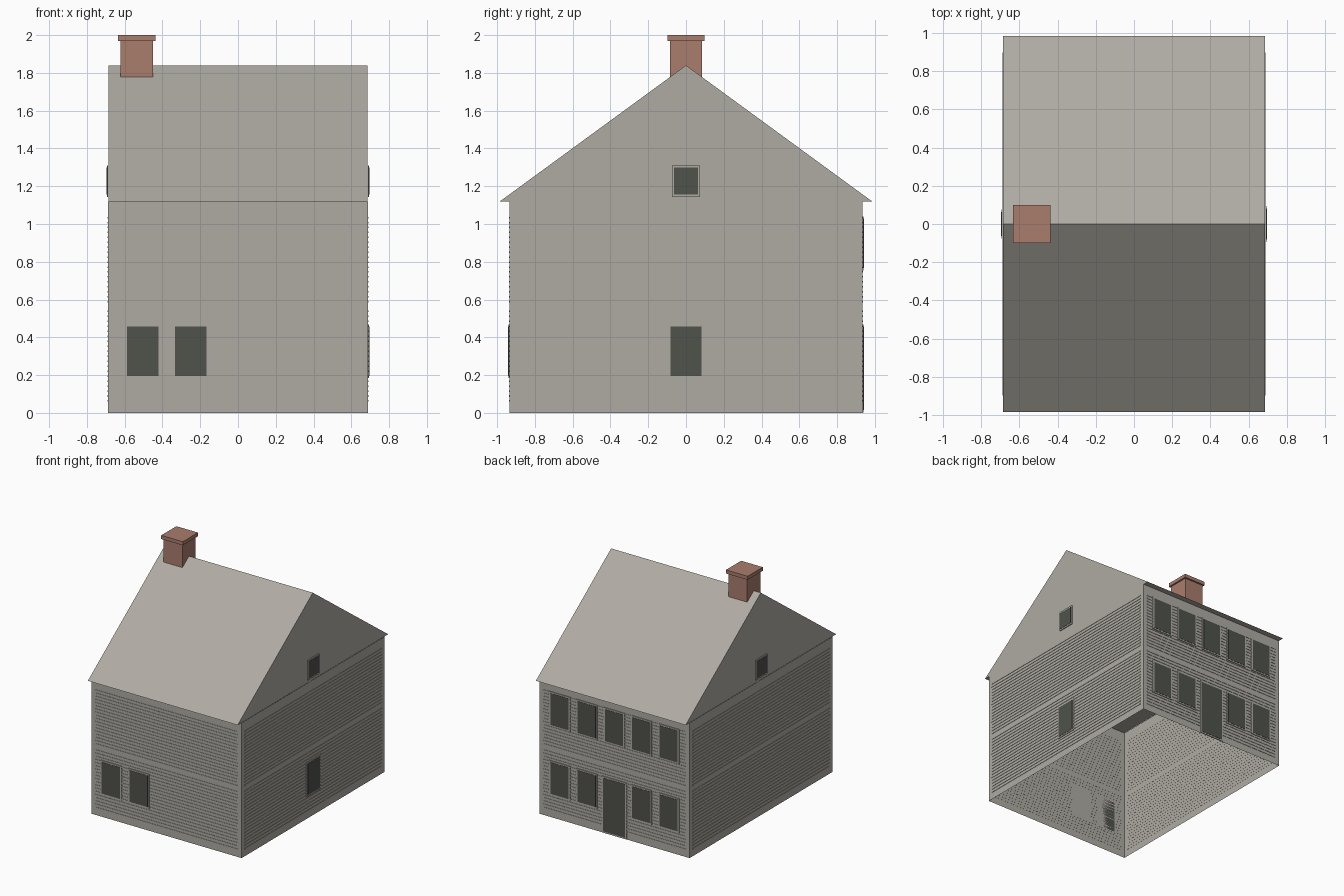
import bpy
import bmesh
from mathutils import Matrix, Vector
from math import pi

cube = bpy.data.objects.get("Cube")
if cube:
    bpy.data.objects.remove(cube)


def material(name, rgb):
    m = bpy.data.materials.new(name)
    m.use_nodes = True
    color = (*rgb, 1)
    m.diffuse_color = color
    m.node_tree.nodes["Principled BSDF"].inputs["Base Color"].default_value = color
    return m


STONE = material("warm grey", (0.43, 0.41, 0.37))
BRICK = material("brick red", (0.40, 0.205, 0.155))
GLASS = material("dark grey", (0.08, 0.084, 0.07))

HALF_X, HALF_Y = 0.688, 0.935
EAVE_Y, EAVE_Z, RIDGE_Z = 0.985, 1.12, 1.84


def finish(name, bm, mat, matrix=None):
    me = bpy.data.meshes.new(name)
    if matrix:
        bm.transform(matrix)
    bm.to_mesh(me)
    bm.free()
    me.materials.append(mat)
    ob = bpy.data.objects.new(name, me)
    bpy.context.collection.objects.link(ob)
    return ob


def add_box(bm, lo, hi):
    lo, hi = Vector(lo), Vector(hi)
    m = Matrix.Translation((lo + hi) / 2) @ Matrix.Diagonal((*(hi - lo), 1))
    return bmesh.ops.create_cube(bm, size=1, matrix=m)["verts"]


# Wall shell, open underneath and under the roof
bm = bmesh.new()
add_box(bm, (-HALF_X, -HALF_Y, 0), (HALF_X, HALF_Y, EAVE_Z))
caps = [f for f in bm.faces if abs(f.normal.z) > 0.5]
bmesh.ops.delete(bm, geom=caps, context="FACES_ONLY")
finish("walls", bm, STONE)

# Gabled roof prism with short eaves
bm = bmesh.new()
x = HALF_X - 0.002
outline = [(-x, -EAVE_Y, EAVE_Z), (-x, EAVE_Y, EAVE_Z), (-x, 0, RIDGE_Z)]
gable = bm.faces.new([bm.verts.new(p) for p in outline])
end = bmesh.ops.extrude_face_region(bm, geom=[gable], use_keep_orig=True)["geom"]
bmesh.ops.translate(bm, vec=(2 * x, 0, 0),
                    verts=[v for v in end if isinstance(v, bmesh.types.BMVert)])
bmesh.ops.recalc_face_normals(bm, faces=bm.faces)
finish("roof", bm, STONE)

# Chimney with cap
for name, half, z0, z1 in (("chimney", 0.086, 1.7, 1.97), ("chimney_cap", 0.099, 1.97, 2.0)):
    bm = bmesh.new()
    add_box(bm, (-0.535 - half, -half, z0), (-0.535 + half, half, z1))
    finish(name, bm, BRICK)

# Each side is drawn facing -y at y = 0, then turned and pushed out to its wall
SIDES = {
    "front": (0, HALF_Y, HALF_X),
    "left": (pi / 2, HALF_X, HALF_Y),
    "back": (pi, HALF_Y, HALF_X),
    "right": (-pi / 2, HALF_X, HALF_Y),
}


def placed(side):
    angle, distance, _ = SIDES[side]
    return Matrix.Rotation(angle, 4, "Z") @ Matrix.Translation((0, -distance, 0))


# Thin clapboard strips in two storeys
for side, (_, _, half) in SIDES.items():
    bm = bmesh.new()
    w = half - 0.037
    for bottom, top, count in ((0.063, 0.538, 19), (0.589, 1.034, 18)):
        for i in range(count):
            z = bottom + (top - bottom) * i / (count - 1)
            add_box(bm, (-w, -0.003, z - 0.004), (w, 0.001, z + 0.004))
    finish(side + "_siding", bm, STONE, placed(side))


def opening(name, side, u, z0, z1, width, rim=0.012):
    """Framed opening: flat surround with a dark pane on it."""
    for part, mat, grow, out in (("frame", STONE, rim, 0.006), ("pane", GLASS, 0, 0.008)):
        bm = bmesh.new()
        h = width / 2 + grow
        add_box(bm, (u - h, -out, z0 - grow), (u + h, 0.001, z1 + grow))
        finish(f"{name}_{part}", bm, mat, placed(side))


# Windows and door
LOWER, UPPER = (0.196, 0.457), (0.766, 1.029)
for i, u in enumerate((-0.505, -0.25)):
    opening(f"front_window_{i}", "front", u, *LOWER, 0.166)
for i in range(-2, 3):
    opening(f"back_upper_window_{i + 2}", "back", i * 0.25, *UPPER, 0.166)
    if i:
        opening(f"back_lower_window_{i + 2}", "back", i * 0.25, *LOWER, 0.166)
opening("back_door", "back", 0, 0.014, 0.457, 0.2)
opening("left_window", "left", 0, *LOWER, 0.162)
for side in ("left", "right"):
    opening(side + "_attic_window", side, 0, 1.156, 1.298, 0.126)
